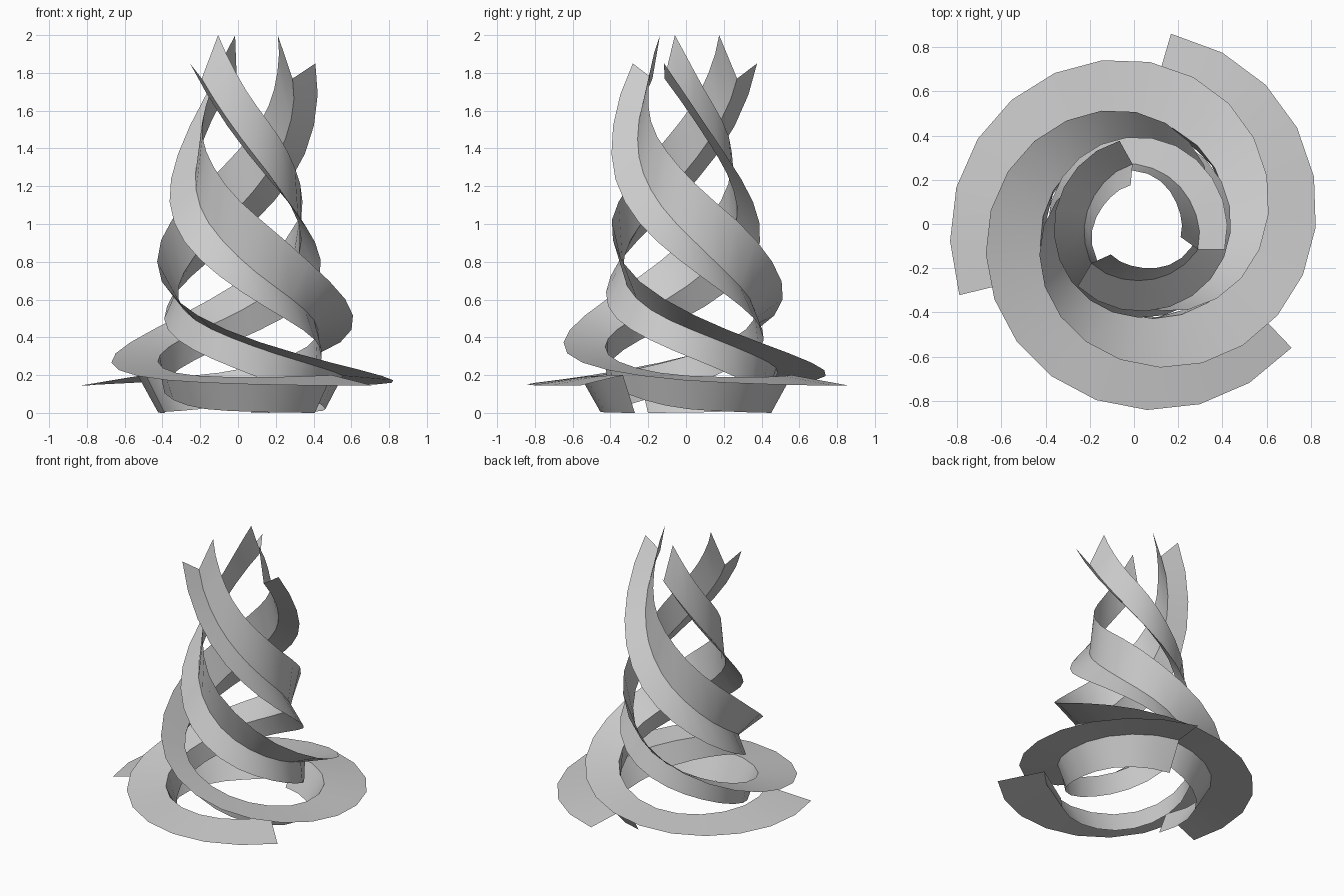
import bpy, bmesh, math
from mathutils import Vector

cube = bpy.data.objects.get("Cube")
if cube:
    bpy.data.objects.remove(cube, do_unlink=True)

SEGMENTS = 28
TURN = math.radians(457)       # clockwise travel of each ribbon
START = math.radians(81)       # where the first ribbon begins
AXIS = Vector((0.03, -0.007, 0))

# One plain grey for everything
grey = bpy.data.materials.new("plain grey")
grey.use_nodes = True
colour = (0.6, 0.6, 0.6, 1)
grey.diffuse_color = colour
grey.node_tree.nodes["Principled BSDF"].inputs["Base Color"].default_value = colour

# Each rail of the folded ribbon: radii, heights, angular lead at start and end
RAILS = {
    "lower": ([.46, .45, .43, .43, .415, .42, .42, .41, .397, .388, .395],
              [0, .005, .03, .12, .245, .385, .55, .775, 1.05, 1.4, 1.85], (-4, 0)),
    "fold": ([.57, .555, .515, .455, .405, .37, .335, .3, .26, .25, .28],
             [.2, .19, .205, .285, .405, .545, .73, .97, 1.215, 1.47, 1.77], (-4, 6.5)),
    "upper": ([.878, .838, .777, .7, .607, .514, .405, .283, .23, .19, .188],
              [.145, .15, .185, .285, .455, .695, 1.0, 1.265, 1.495, 1.73, 2.0], (0, 0)),
}


def smooth_value(keys, t):
    """Catmull-Rom value through evenly spaced keys, t in 0..1."""
    last = len(keys) - 1
    i = min(int(t * last), last - 1)
    f = t * last - i
    b, c = keys[i], keys[i + 1]
    a = keys[i - 1] if i else 2 * b - c
    d = keys[i + 2] if i + 2 <= last else 2 * c - b
    return b + f / 2 * (c - a + f * (2*a - 5*b + 4*c - d + f * (3*(b - c) + d - a)))


def rail_point(rail, t, start):
    radii, heights, (lead_a, lead_b) = rail
    angle = start - t * TURN - math.radians(lead_a + (lead_b - lead_a) * t)
    r = smooth_value(radii, t)
    z = max(0, smooth_value(heights, t))
    return AXIS + Vector((r * math.cos(angle), r * math.sin(angle), z))


def folded_ribbon(name, start):
    bm = bmesh.new()
    rows = [[bm.verts.new(rail_point(rail, s / SEGMENTS, start)) for rail in RAILS.values()]
            for s in range(SEGMENTS + 1)]
    for row, after in zip(rows, rows[1:]):
        for k in range(len(row) - 1):
            bm.faces.new((row[k], row[k + 1], after[k + 1], after[k]))
    mesh = bpy.data.meshes.new(name)
    bm.to_mesh(mesh)
    bm.free()
    mesh.materials.append(grey)
    ribbon = bpy.data.objects.new(name, mesh)
    bpy.context.collection.objects.link(ribbon)
    return ribbon


# Three equal ribbons around the axis
bpy.ops.object.select_all(action='DESELECT')
for n, side in enumerate(("back", "left", "right")):
    ribbon = folded_ribbon(side + "_spiral_ribbon", START - n * math.tau / 3)
    ribbon.select_set(True)
    bpy.context.view_layer.objects.active = ribbon
bpy.ops.object.shade_smooth_by_angle(angle=math.radians(30))
